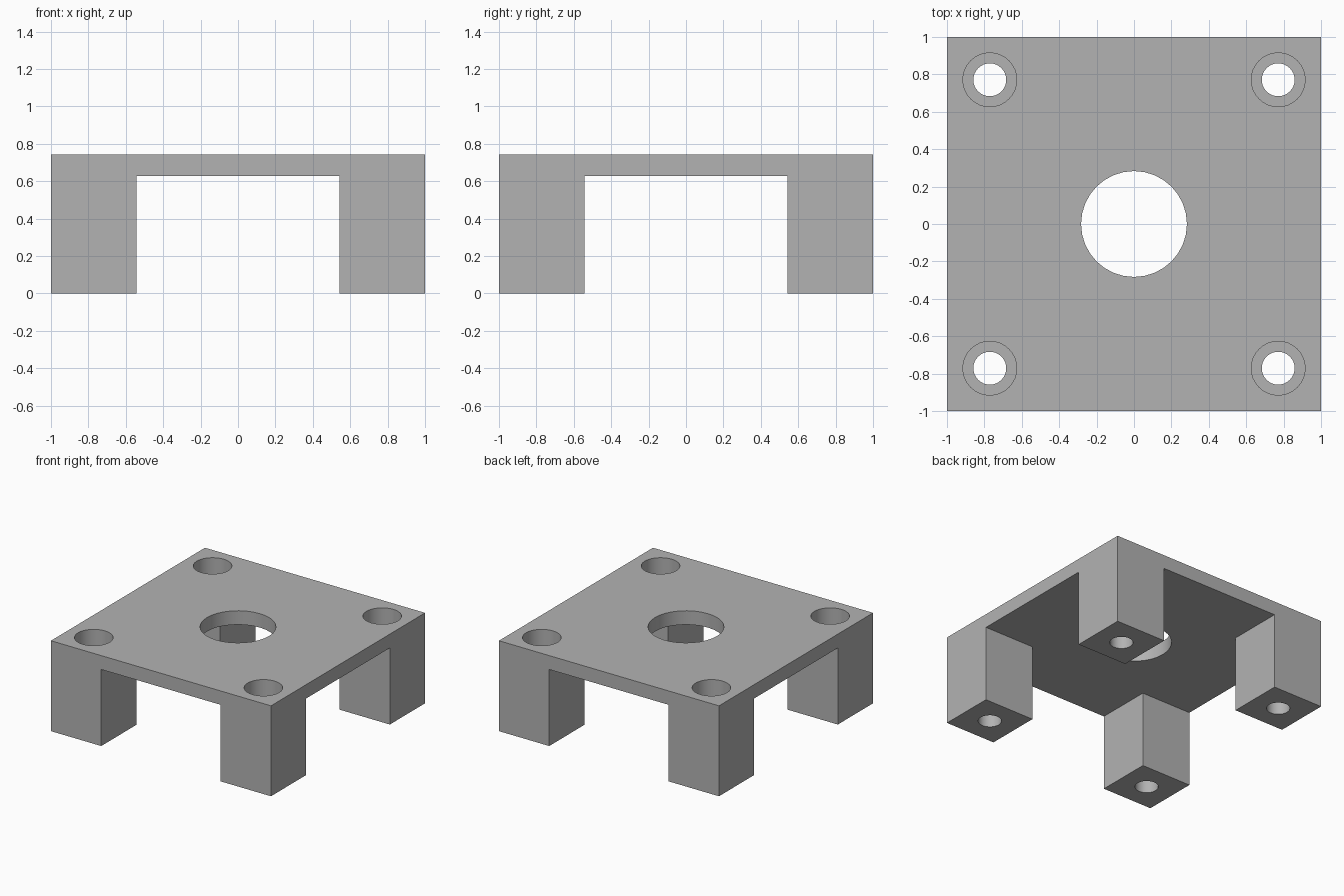
import bpy

cube = bpy.data.objects.get("Cube")
if cube:
    bpy.data.objects.remove(cube, do_unlink=True)

HEIGHT = 0.743       # overall height
UNDERSIDE = 0.629    # underside of the plate
INNER = 0.543        # inner faces of the legs
HOLE = 0.771         # screw hole centres
LEDGE = 0.23         # floor of the screw head recesses

grey = bpy.data.materials.new("grey")
grey.use_nodes = True
grey.diffuse_color = (0.45, 0.45, 0.45, 1)
grey.node_tree.nodes["Principled BSDF"].inputs["Base Color"].default_value = (0.45, 0.45, 0.45, 1)


def box(name, size, z0, z1):
    bpy.ops.mesh.primitive_cube_add(size=1, location=(0, 0, (z0 + z1) / 2))
    ob = bpy.context.object
    ob.name = name
    ob.scale = (size[0], size[1], z1 - z0)
    bpy.ops.object.transform_apply(location=True, rotation=False, scale=True)
    return ob


def cylinder(name, radius, x, y, z0, z1):
    bpy.ops.mesh.primitive_cylinder_add(vertices=32, radius=radius, depth=z1 - z0,
                                        location=(x, y, (z0 + z1) / 2))
    ob = bpy.context.object
    ob.name = name
    return ob


def cut(target, cutter):
    cutter.hide_render = True
    mod = target.modifiers.new("cut", "BOOLEAN")
    mod.operation = "DIFFERENCE"
    mod.solver = "EXACT"
    mod.object = cutter
    bpy.context.view_layer.objects.active = target
    bpy.ops.object.modifier_apply(modifier=mod.name)
    bpy.data.objects.remove(cutter, do_unlink=True)


# Solid block, with two crossing channels that leave a plate on four legs
body = box("mounting_plate_with_legs", (2, 2), 0, HEIGHT)
cut(body, box("channel_x", (3, 2 * INNER), -1, UNDERSIDE))
cut(body, box("channel_y", (2 * INNER, 3), -1, UNDERSIDE))

# Central opening
cut(body, cylinder("centre_opening", 0.283, 0, 0, 0.4, 1))

# Stepped screw hole down each leg
for x in (-HOLE, HOLE):
    for y in (-HOLE, HOLE):
        cut(body, cylinder("head_recess", 0.144, x, y, LEDGE, 1))
        cut(body, cylinder("screw_hole", 0.088, x, y, -0.2, LEDGE + 0.1))

# Colour and smooth hole walls
body.data.materials.clear()
body.data.materials.append(grey)
for poly in body.data.polygons:
    poly.material_index = 0
bpy.ops.object.select_all(action="DESELECT")
body.select_set(True)
bpy.context.view_layer.objects.active = body
bpy.ops.object.shade_smooth_by_angle()
